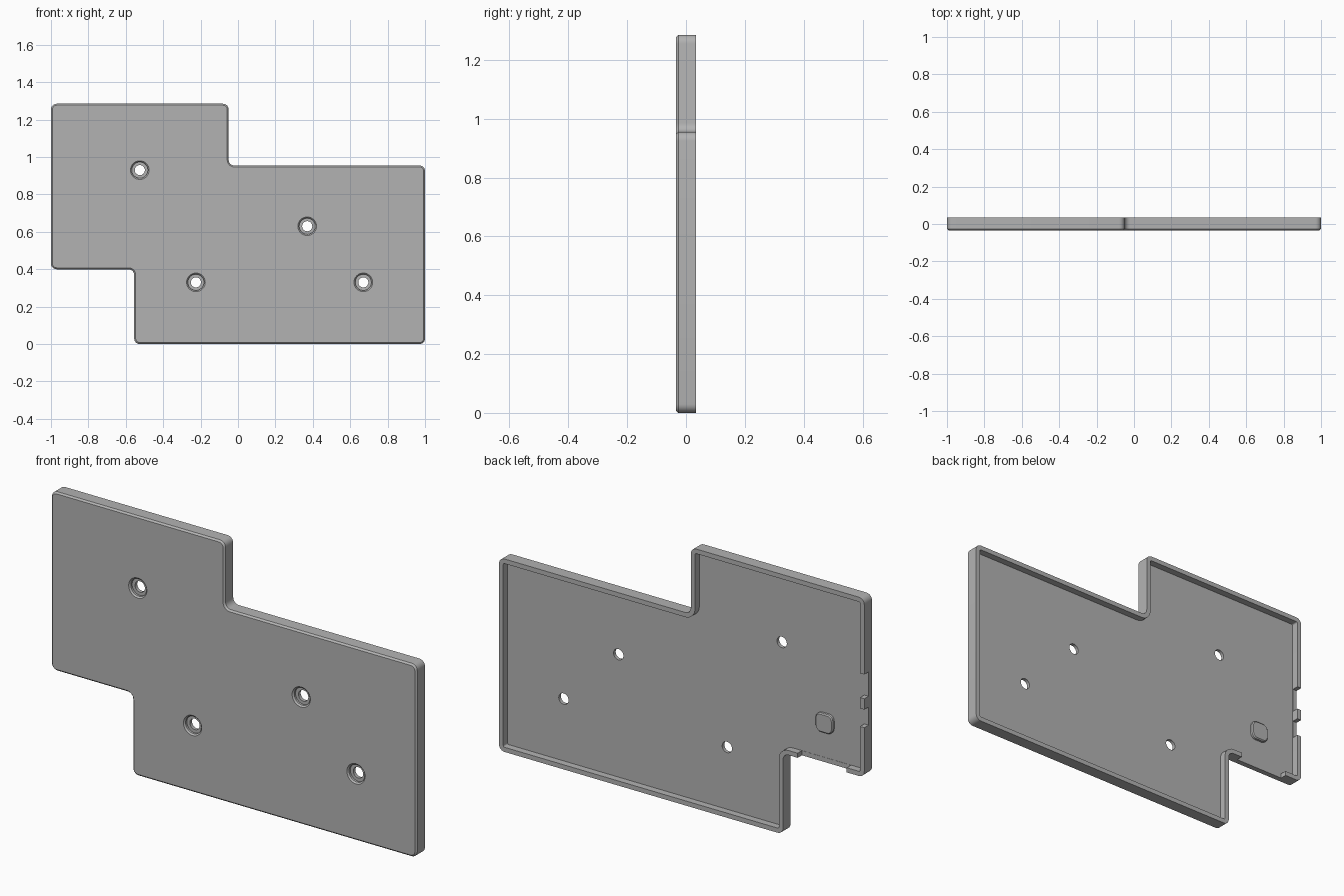
import bpy, bmesh, math
from mathutils import Vector

if "Cube" in bpy.data.objects:
    bpy.data.objects.remove(bpy.data.objects["Cube"])

HALF = 0.034      # half of the tray depth
WALL = 0.023      # rim thickness
FLOOR = 0.0       # y of the inner floor

grey = bpy.data.materials.new("plain grey")
grey.use_nodes = True
grey.diffuse_color = (0.45, 0.45, 0.45, 1)
grey.node_tree.nodes["Principled BSDF"].inputs["Base Color"].default_value = (0.45, 0.45, 0.45, 1)


def rounded(corners, radius, inset, steps=6):
    """Clockwise x-z outline with rounded corners, inset inwards."""
    pts = []
    n = len(corners)
    for i in range(n):
        a, p, b = (Vector(corners[(i + k) % n]) for k in (-1, 0, 1))
        u, v = (p - a).normalized(), (b - p).normalized()
        convex = u.cross(v) < 0
        r = radius - inset if convex else radius + inset
        centre = p - u * radius + v * radius
        for s in range(steps + 1):
            t = math.pi / 2 * s / steps
            pts.append(centre + r * (u * math.sin(t) - v * math.cos(t)))
    return pts


def loft(name, loops):
    """Skin a list of (y, outline) loops and cap both ends."""
    bm = bmesh.new()
    rings = [[bm.verts.new((p[0], y, p[1])) for p in pts] for y, pts in loops]
    for r, s in zip(rings, rings[1:]):
        for i in range(len(r)):
            j = (i + 1) % len(r)
            bm.faces.new((r[i], r[j], s[j], s[i]))
    bm.faces.new(rings[0])
    bm.faces.new(rings[-1][::-1])
    bmesh.ops.recalc_face_normals(bm, faces=bm.faces)
    me = bpy.data.meshes.new(name)
    bm.to_mesh(me)
    bm.free()
    me.materials.append(grey)
    ob = bpy.data.objects.new(name, me)
    bpy.context.collection.objects.link(ob)
    return ob


def circle(x, z, r, n=32):
    return [(x + r * math.cos(2 * math.pi * i / n), z + r * math.sin(2 * math.pi * i / n))
            for i in range(n)]


def box(x0, x1, z0, z1):
    return [(x0, z0), (x0, z1), (x1, z1), (x1, z0)]


def activate(ob):
    bpy.ops.object.select_all(action='DESELECT')
    ob.select_set(True)
    bpy.context.view_layer.objects.active = ob


def cut(ob, cutter):
    cutter.hide_render = True
    mod = ob.modifiers.new("cut", 'BOOLEAN')
    mod.operation = 'DIFFERENCE'
    mod.solver = 'EXACT'
    mod.object = cutter
    activate(ob)
    bpy.ops.object.modifier_apply(modifier=mod.name)
    bpy.data.objects.remove(cutter)


# Stepped tray with a chamfered front edge and a raised rim at the back
outline = [(-1, 0.4), (-1, 1.285), (-0.05, 1.285), (-0.05, 0.955),
           (1, 0.955), (1, 0), (-0.555, 0), (-0.555, 0.4)]
levels = [(-HALF, 0.008), (0.008 - HALF, 0), (HALF, 0), (HALF, WALL), (FLOOR, WALL)]
tray = loft("tray", [(y, rounded(outline, 0.03, d)) for y, d in levels])

# Counterbored screw holes
bore = [(-0.05, 0.05), (-HALF, 0.05), (-0.027, 0.043), (-0.017, 0.043),
        (-0.017, 0.027), (0.05, 0.027)]
for x, z in [(-0.525, 0.93), (0.37, 0.63), (-0.225, 0.33), (0.67, 0.33)]:
    cut(tray, loft("hole_cutter", [(y, circle(x, z, r)) for y, r in bore]))

# Openings through the rim: two in the side wall, one in the lower step
for x0, x1, z0, z1 in [(-1.05, -0.97, 0.79, 0.91), (-1.05, -0.97, 0.647, 0.736),
                       (-0.904, -0.635, 0.35, 0.43)]:
    cut(tray, loft("notch_cutter", [(y, box(x0, x1, z0, z1)) for y in (FLOOR + 0.001, 0.06)]))

# Raised support pad on the inner floor
square = box(-0.812, -0.718, 0.55, 0.644)
pad = loft("support_pad", [(y, rounded(square, 0.028, d))
                           for y, d in [(-0.004, 0), (0.011, 0), (0.016, 0.005)]])

for ob in (tray, pad):
    activate(ob)
    bpy.ops.object.shade_smooth_by_angle(angle=math.radians(30))
